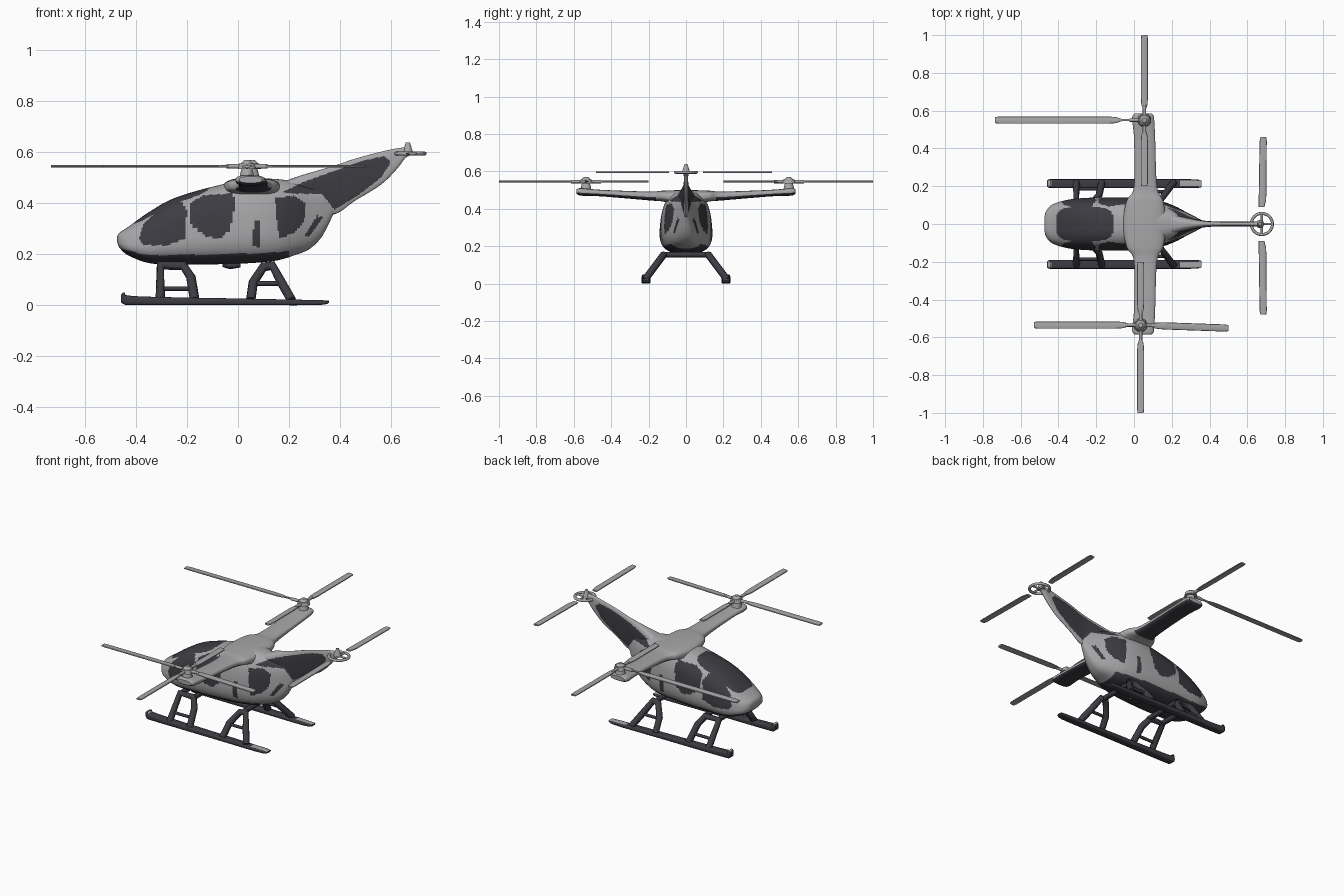
import bpy, bmesh, math
from mathutils import Vector

cube = bpy.data.objects.get("Cube")
if cube:
    bpy.data.objects.remove(cube, do_unlink=True)


def material(name, value):
    m = bpy.data.materials.new(name)
    m.use_nodes = True
    m.diffuse_color = (*value, 1)
    bsdf = next(n for n in m.node_tree.nodes if n.type == 'BSDF_PRINCIPLED')
    bsdf.inputs["Base Color"].default_value = (*value, 1)
    bsdf.inputs["Roughness"].default_value = 0.7
    return m


GREY = material("light_grey", (0.39, 0.39, 0.4))
DARK = material("dark_grey", (0.045, 0.045, 0.055))


def finish(name, bm, mat=GREY, rule=None, angle=40):
    """Turn a bmesh into an object; the rule picks the faces that are dark."""
    bmesh.ops.recalc_face_normals(bm, faces=bm.faces)
    bm.normal_update()
    if rule:
        for f in bm.faces:
            f.material_index = int(rule(f.calc_center_median(), f.normal))
    mesh = bpy.data.meshes.new(name)
    bm.to_mesh(mesh)
    bm.free()
    mesh.materials.append(mat)
    if rule:
        mesh.materials.append(DARK if mat is GREY else GREY)
    ob = bpy.data.objects.new(name, mesh)
    bpy.context.collection.objects.link(ob)
    bpy.ops.object.select_all(action='DESELECT')
    ob.select_set(True)
    bpy.context.view_layer.objects.active = ob
    bpy.ops.object.shade_smooth_by_angle(angle=math.radians(angle))
    return ob


def smooth_rows(rows, steps):
    """Catmull-Rom interpolation between the given sections."""
    out = []
    for i in range(len(rows) - 1):
        a, b, c, d = (rows[max(0, min(len(rows) - 1, i + k))] for k in (-1, 0, 1, 2))
        for s in range(steps):
            t = s / steps
            out.append([q + t / 2 * (r - p + t * (2*p - 5*q + 4*r - u + t * (3*q - p - 3*r + u)))
                        for p, q, r, u in zip(a, b, c, d)])
    return out + [list(rows[-1])]


def loft(name, rows, axis='x', power=2.8, taper=0, steps=8, ring=48, **kw):
    """Rounded sections (station, side low, side high, z low, z high) joined along an axis."""
    bm = bmesh.new()
    loops = []
    for s, a0, a1, z0, z1 in smooth_rows(rows, steps):
        loop = []
        for k in range(ring):
            t = math.tau * k / ring
            c, n = (math.copysign(abs(v) ** (2 / power), v) for v in (math.cos(t), math.sin(t)))
            a = (a0 + a1) / 2 + (a1 - a0) / 2 * c * (1 - taper * (n + 0.3))
            z = (z0 + z1) / 2 + (z1 - z0) / 2 * n
            loop.append(bm.verts.new((s, a, z) if axis == 'x' else (a, s, z)))
        loops.append(loop)
    for p, q in zip(loops, loops[1:]):
        for k in range(ring):
            j = (k + 1) % ring
            bm.faces.new((p[k], p[j], q[j], q[k]))
    bm.faces.new(loops[0])
    bm.faces.new(loops[-1])
    return finish(name, bm, **kw)


def tube(name, points, radius, mat=DARK, cyclic=False):
    curve = bpy.data.curves.new(name, 'CURVE')
    curve.dimensions = '3D'
    curve.bevel_depth = radius
    curve.bevel_resolution = 2
    curve.use_fill_caps = True
    sp = curve.splines.new('POLY')
    sp.points.add(len(points) - 1)
    for p, co in zip(sp.points, points):
        p.co = (*co, 1)
    sp.use_cyclic_u = cyclic
    curve.materials.append(mat)
    ob = bpy.data.objects.new(name, curve)
    bpy.context.collection.objects.link(ob)


def cone(name, centre, r1, r2, depth, mat=GREY):
    bm = bmesh.new()
    bmesh.ops.create_cone(bm, cap_ends=True, segments=24, radius1=r1, radius2=r2, depth=depth)
    bmesh.ops.translate(bm, verts=bm.verts, vec=centre)
    finish(name, bm, mat)


def blade(name, hub, degrees, start, end, width=0.038):
    """Flat blade with a narrow root arm, pointing away from the hub."""
    rows = [(0, 0.012), (start - 0.03, 0.012), (start, width * 0.85), (start + 0.04, width),
            (end - 0.02, width), (end, width * 0.85)]
    ob = loft(name, [(r, -w / 2, w / 2, -0.005, 0.005) for r, w in rows],
              steps=1, ring=12, power=3)
    ob.location = hub
    ob.rotation_euler = (math.radians(4), 0, math.radians(degrees))


def inside(poly, x, z):
    hit = False
    for (ax, az), (bx, bz) in zip(poly, poly[1:] + poly[:1]):
        if (az > z) != (bz > z) and x < ax + (z - az) * (bx - ax) / (bz - az):
            hit = not hit
    return hit


# Side window and tail panel outlines (x, z)
TAIL_PANEL = [(.17, .44), (.25, .48), (.48, .565), (.575, .585), (.6, .56), (.56, .5),
              (.47, .43), (.38, .375), (.33, .435)]
WINDOWS = [
    [(-.39, .26), (-.37, .32), (-.3, .385), (-.23, .42), (-.2, .37), (-.21, .26), (-.28, .235), (-.37, .235)],
    [(-.185, .32), (-.185, .4), (-.14, .43), (-.02, .44), (-.01, .4), (-.03, .3), (-.07, .26), (-.13, .27)],
    [(.145, .42), (.22, .43), (.265, .4), (.26, .33), (.22, .28), (.16, .265)],
    [(.055, .23), (.085, .23), (.085, .34), (.065, .34)],
    [(.26, .27), (.28, .27), (.335, .345), (.31, .35)],
    TAIL_PANEL]


def cabin_paint(c, n):
    if n.z < -0.6 and c.x < 0.2:
        return True
    if n.z > 0.5 and abs((c.x + .26) / .15) ** 4 + abs(c.y / .09) ** 4 < 1:
        return True
    return abs(n.y) > 0.4 and any(inside(w, c.x, c.z) for w in WINDOWS)


# Cabin: x, bottom, top, half width
cabin = [(-.475, .25, .27, .03), (-.465, .225, .285, .07), (-.43, .195, .308, .105),
         (-.35, .165, .365, .13), (-.25, .16, .42, .14), (-.1, .16, .465, .143),
         (.05, .165, .495, .137), (.15, .175, .495, .12), (.22, .195, .485, .094),
         (.28, .22, .47, .062), (.33, .27, .46, .036), (.376, .36, .45, .012)]
loft("cabin", [(x, -w, w, b, t) for x, b, t, w in cabin],
     taper=0.1, steps=16, ring=112, rule=cabin_paint)

# Tail fin
tail = [(.15, .38, .475, .07), (.25, .38, .51, .04), (.37, .355, .545, .018), (.46, .41, .575, .013),
        (.56, .472, .602, .012), (.62, .53, .615, .012), (.655, .575, .618, .012), (.67, .585, .61, .01)]
loft("tail_fin", [(x, -w, w, b, t) for x, b, t, w in tail], steps=16, ring=80,
     rule=lambda c, n: abs(n.y) > 0.3 and inside(TAIL_PANEL, c.x, c.z))

# Wing with rounded tips, dark underneath
half = [(0, -.06, .17, .41, .5), (.12, -.04, .155, .438, .497), (.2, 0, .122, .445, .492),
        (.45, 0, .112, .466, .501), (.56, -.01, .106, .47, .51), (.585, .005, .095, .48, .505)]
loft("wing", [(-y, *r) for y, *r in half[:0:-1]] + half, axis='y',
     rule=lambda c, n: n.z < -0.3 and abs(c.y) > 0.16)

# Main rotors: hub, then blades as angle, root and tip radius
rotors = {"left": ((.055, .55, .545), [(180, .15, .79), (90, .08, .45), (270, .08, .35)]),
          "right": ((.035, -.535, .545), [(180, .09, .565), (-2, .08, .465), (270, .1, .465), (90, .08, .335)])}
for side, (hub, blades) in rotors.items():
    x, y, z = hub
    cone(side + "_rotor_mast", (x, y, z - .02), .03, .018, .05)
    cone(side + "_rotor_hub", hub, .036, .03, .022)
    cone(side + "_rotor_cap", (x, y, z + .017), .026, .012, .014)
    for i, (deg, r0, r1) in enumerate(blades):
        blade(f"{side}_rotor_blade_{i}", hub, deg, r0, r1)
        d = Vector((math.cos(math.radians(deg)), math.sin(math.radians(deg)), 0))
        tube(f"{side}_blade_grip_{i}", [Vector(hub), Vector(hub) + d * .08], .009, GREY)

# Tail rotor: ring, spokes, cap and two blades
hub = Vector((.677, 0, .595))
rim = [hub + .056 * Vector((math.cos(a), math.sin(a), 0))
       for a in (math.tau * k / 32 for k in range(32))]
tube("tail_rotor_ring", rim, .008, GREY, cyclic=True)
for k in (0, 8):
    tube(f"tail_rotor_spoke_{k}", [rim[k], rim[k + 16]], .006, GREY)
cone("tail_rotor_cap", hub + Vector((-.01, 0, .022)), .022, .008, .045)
for sign, tip in ((1, .46), (-1, .48)):
    rows = [(.09, .66, .69), (.13, .66, .7), (tip - .02, .665, .703), (tip, .67, .7)]
    loft("tail_rotor_blade", [(sign * y, a, b, .59, .6) for y, a, b in rows],
         axis='y', steps=1, ring=12)

# Landing gear, one side at a time
runner = [(-.46, .2, .23, .012, .04), (-.445, .19, .237, .003, .05), (-.4, .19, .237, 0, .035),
          (0, .19, .237, 0, .026), (.3, .19, .237, 0, .02), (.357, .195, .23, .008, .018)]
legs = {"front": [(-.305, .02), (-.305, .155), (-.215, .155), (-.185, .11), (-.17, .02)],
        "rear": [(.05, .02), (.06, .09), (.1, .15), (.135, .155), (.17, .09), (.21, .02)]}
rungs = {"front": [(-.3, .065), (-.18, .065)], "rear": [(.06, .085), (.17, .085)]}
for sign, side in ((1, "left"), (-1, "right")):
    def splay(path):
        return [(x, sign * (.235 - .75 * z), z) for x, z in path]

    loft(side + "_runner", [(x, sign * a, sign * b, c, d) for x, a, b, c, d in runner],
         power=4, ring=24, mat=DARK,
         rule=lambda c, n: n.z > 0.7 and (c.x > .24 or c.x < -.43) and abs(abs(c.y) - .215) < .015)
    for end in legs:
        tube(f"{side}_{end}_leg", splay(legs[end]), .019)
        tube(f"{side}_{end}_rung", splay(rungs[end]), .009)

# Cross tubes and belly mounts
for name, x in (("front", -.3), ("front_inner", -.21), ("rear", .12)):
    tube(name + "_cross_tube", [(x, -.12, .155), (x, .12, .155)], .015)
loft("belly_pod", [(-.06, -.03, .03, .15, .17), (-.03, -.04, .04, .142, .17), (.01, -.03, .03, .148, .17)],
     mat=DARK, ring=24)
